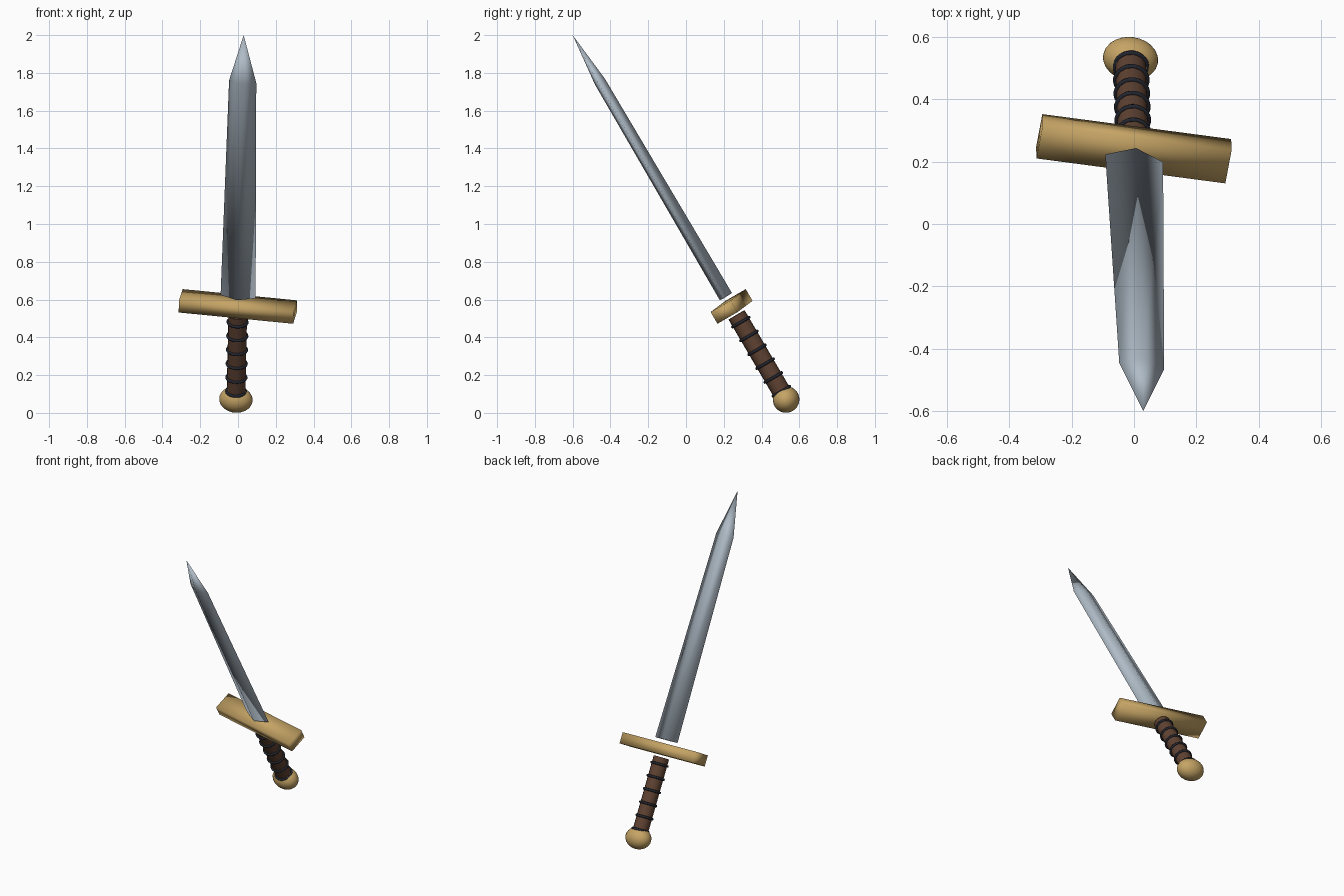
import bpy, bmesh, math
from mathutils import Vector, Matrix

if "Cube" in bpy.data.objects:
    bpy.data.objects.remove(bpy.data.objects["Cube"])

# Leaning frame: origin at pommel centre, local x = guard width, local z = along blade
origin = Vector((-0.011, 0.53, 0.071))
tip = Vector((0.03, -0.60, 2.0))
axis = (tip - origin).normalized()
width = Vector((0.987, -0.13, -0.098))
width = (width - axis * width.dot(axis)).normalized()
depth = axis.cross(width)
FRAME = Matrix.Translation(origin) @ Matrix((width, depth, axis)).transposed().to_4x4()
LENGTH = (tip - origin).length


def material(name, color):
    m = bpy.data.materials.new(name)
    m.diffuse_color = (*color, 1)
    m.use_nodes = True
    m.node_tree.nodes["Principled BSDF"].inputs["Base Color"].default_value = m.diffuse_color
    return m


STEEL = material("steel", (0.43, 0.50, 0.57))
GOLD = material("gold", (0.56, 0.37, 0.13))
LEATHER = material("brown leather", (0.115, 0.055, 0.032))
CORD = material("dark cord", (0.016, 0.019, 0.028))


def add_part(name, bm, mat):
    bmesh.ops.recalc_face_normals(bm, faces=bm.faces)
    for f in bm.faces:
        f.smooth = True
    mesh = bpy.data.meshes.new(name)
    bm.to_mesh(mesh)
    bm.free()
    mesh.materials.append(mat)
    ob = bpy.data.objects.new(name, mesh)
    ob.matrix_world = FRAME
    bpy.context.collection.objects.link(ob)
    return ob


# Blade: diamond section, narrowing to the shoulder, then to a point
bm = bmesh.new()
loops = []
for z, w, h in ((0.631, 0.094, 0.038), (1.95, 0.073, 0.031)):
    loops.append([bm.verts.new(p) for p in ((w, 0, z), (0, h, z), (-w, 0, z), (0, -h, z))])
point = bm.verts.new((0, 0, LENGTH))
bm.faces.new(loops[0])
for i in range(4):
    j = (i + 1) % 4
    bm.faces.new((loops[0][i], loops[0][j], loops[1][j], loops[1][i]))
    bm.faces.new((loops[1][i], loops[1][j], point))
add_part("blade", bm, STEEL)

# Guard: softly shaded bar
bm = bmesh.new()
bmesh.ops.create_cube(bm, size=1, matrix=Matrix.Translation((0, 0, 0.571))
                      @ Matrix.Diagonal((0.614, 0.124, 0.072, 1)))
add_part("guard", bm, GOLD)

# Grip: leather cylinder running into the pommel
bm = bmesh.new()
bmesh.ops.create_cone(bm, cap_ends=True, segments=12, radius1=0.05, radius2=0.05,
                      depth=0.51, matrix=Matrix.Translation((0, 0, 0.264)))
grip = add_part("grip", bm, LEATHER)
for f in grip.data.polygons:
    f.use_smooth = abs(f.normal.z) < 0.5

# Cord rings wound round the grip
for k in range(6):
    bm = bmesh.new()
    section = [bm.verts.new((0.051 + 0.008 * math.cos(a), 0, 0.475 - 0.085 * k + 0.008 * math.sin(a)))
               for a in (i * math.tau / 8 for i in range(8))]
    edges = [bm.edges.new((section[i], section[(i + 1) % 8])) for i in range(8)]
    bmesh.ops.spin(bm, geom=section + edges, cent=(0, 0, 0), axis=(0, 0, 1),
                   angle=math.tau, steps=24, use_merge=True)
    bmesh.ops.remove_doubles(bm, verts=bm.verts, dist=1e-5)
    add_part(f"cord_ring_{k + 1}", bm, CORD)

# Pommel: ball stretched along the guard direction
bm = bmesh.new()
bmesh.ops.create_uvsphere(bm, u_segments=24, v_segments=16, radius=1,
                          matrix=Matrix.Diagonal((0.089, 0.07, 0.07, 1)))
add_part("pommel", bm, GOLD)
